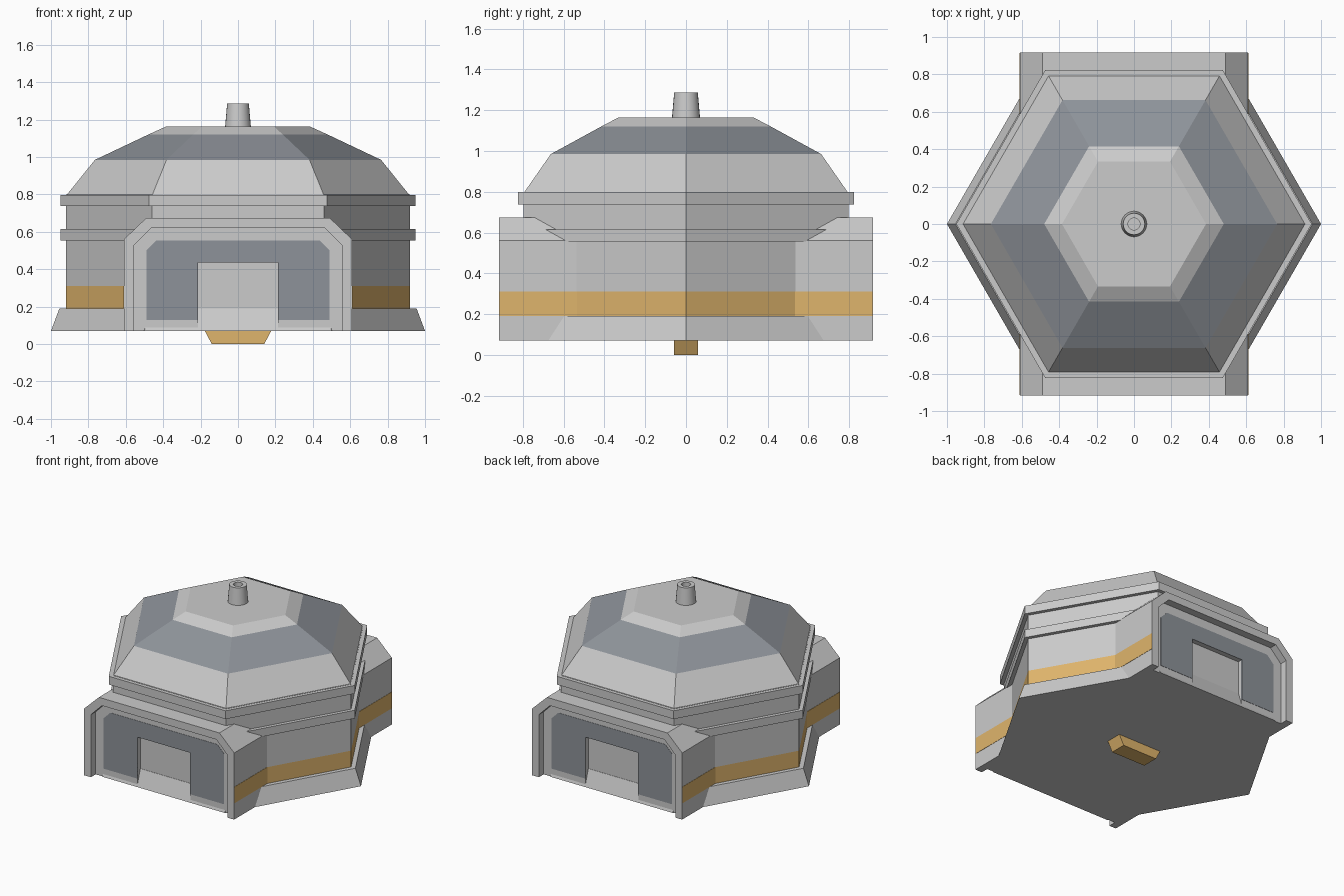
import bpy, bmesh, math

if "Cube" in bpy.data.objects:
    bpy.data.objects.remove(bpy.data.objects["Cube"])


def material(name, rgb):
    m = bpy.data.materials.new(name)
    m.diffuse_color = (*rgb, 1)
    m.use_nodes = True
    m.node_tree.nodes["Principled BSDF"].inputs["Base Color"].default_value = m.diffuse_color
    return m


ORANGE = material("orange_paint", (0.74, 0.46, 0.15))
DARK = material("dark_grey", (0.27, 0.29, 0.32))


def finish(name, bm, mats=()):
    bmesh.ops.recalc_face_normals(bm, faces=bm.faces)
    me = bpy.data.meshes.new(name)
    bm.to_mesh(me)
    bm.free()
    for m in mats:
        me.materials.append(m)
    ob = bpy.data.objects.new(name, me)
    bpy.context.collection.objects.link(ob)
    return ob


def lathe(name, profile, sides=6, mats=(), bands=None):
    """Revolve (radius, z) points; bands gives a material slot per step."""
    bm = bmesh.new()
    rings = []
    for r, z in profile:
        rings.append([bm.verts.new((r * math.cos(2 * math.pi * i / sides),
                                    r * math.sin(2 * math.pi * i / sides), z))
                      for i in range(sides)])
    for k, (a, b) in enumerate(zip(rings, rings[1:])):
        for i in range(sides):
            j = (i + 1) % sides
            f = bm.faces.new((a[i], a[j], b[j], b[i]))
            f.material_index = bands[k] if bands else 0
    bm.faces.new(rings[0])
    bm.faces.new(rings[-1])
    return finish(name, bm, mats)


def extrude_y(name, outline, y0, y1, mats=()):
    """Solid from an (x, z) outline between two y planes."""
    bm = bmesh.new()
    face = bm.faces.new([bm.verts.new((x, y0, z)) for x, z in outline])
    new = bmesh.ops.extrude_face_region(bm, geom=[face])["geom"]
    verts = [v for v in new if isinstance(v, bmesh.types.BMVert)]
    bmesh.ops.translate(bm, verts=verts, vec=(0, y1 - y0, 0))
    return finish(name, bm, mats)


def arch(half, top, cut_x, cut_z, bottom=0.07):
    """Open arch outline with chamfered top corners, left foot to right foot."""
    right = [(cut_x, top), (half, cut_z), (half, bottom)]
    return [(-x, z) for x, z in reversed(right)] + right


plain = material("light_grey", (0.8, 0.8, 0.8))

# hexagonal body: flared base, wall with painted stripe, two rings, dome
lathe("base_skirt", [(1.0, 0.07), (0.955, 0.19)])
lathe("wall", [(0.92, 0.18), (0.92, 0.31), (0.92, 0.80)],
      mats=(plain, ORANGE), bands=(1, 0))
for label, z0, z1 in (("lower_ring", 0.555, 0.615), ("upper_ring", 0.737, 0.798)):
    lathe(label, [(0.95, z0), (0.95, z1)])
lathe("dome", [(0.918, 0.795), (0.765, 0.985), (0.48, 1.12), (0.385, 1.163)],
      mats=(plain, DARK), bands=(0, 1, 0))

# roof pipe with a hollow top
pipe = lathe("roof_pipe", [(0.069, 1.16), (0.058, 1.287), (0.032, 1.287), (0.032, 1.25)],
             sides=24)
for f in pipe.data.polygons:
    f.use_smooth = len(f.vertices) == 4 and abs(f.normal.z) < 0.5

# entrance block running through the body
outer = arch(0.61, 0.675, 0.49, 0.56)
inner = arch(0.555, 0.62, 0.465, 0.53)
dark = arch(0.49, 0.555, 0.435, 0.50, 0.13)
door = [(-0.215, 0.07), (-0.215, 0.435), (0.215, 0.435), (0.215, 0.07)]
dark_door = [(x, max(z, 0.13)) for x, z in door]
extrude_y("entrance_block", outer, -0.825, 0.825)

# identical entrance at each end: frame, panel with door opening, dark inlay
for side, s in (("front", -1), ("back", 1)):
    extrude_y(side + "_frame", outer + inner[::-1], s * 0.825, s * 0.916)
    extrude_y(side + "_panel", inner + door[::-1], s * 0.82, s * 0.86)
    extrude_y(side + "_inlay", dark + dark_door[::-1], s * 0.855, s * 0.862, (DARK,))

# painted stripe along the sides of the entrance block
for side, s in (("left", -1), ("right", 1)):
    stripe = [(s * x, z) for x, z in ((0.6, 0.19), (0.612, 0.19), (0.612, 0.31), (0.6, 0.31))]
    extrude_y(side + "_stripe", stripe, -0.914, 0.914, (ORANGE,))

# connector under the floor
extrude_y("bottom_connector", [(-0.18, 0.075), (-0.14, 0), (0.14, 0), (0.18, 0.075)],
          -0.06, 0.06, (ORANGE,))
